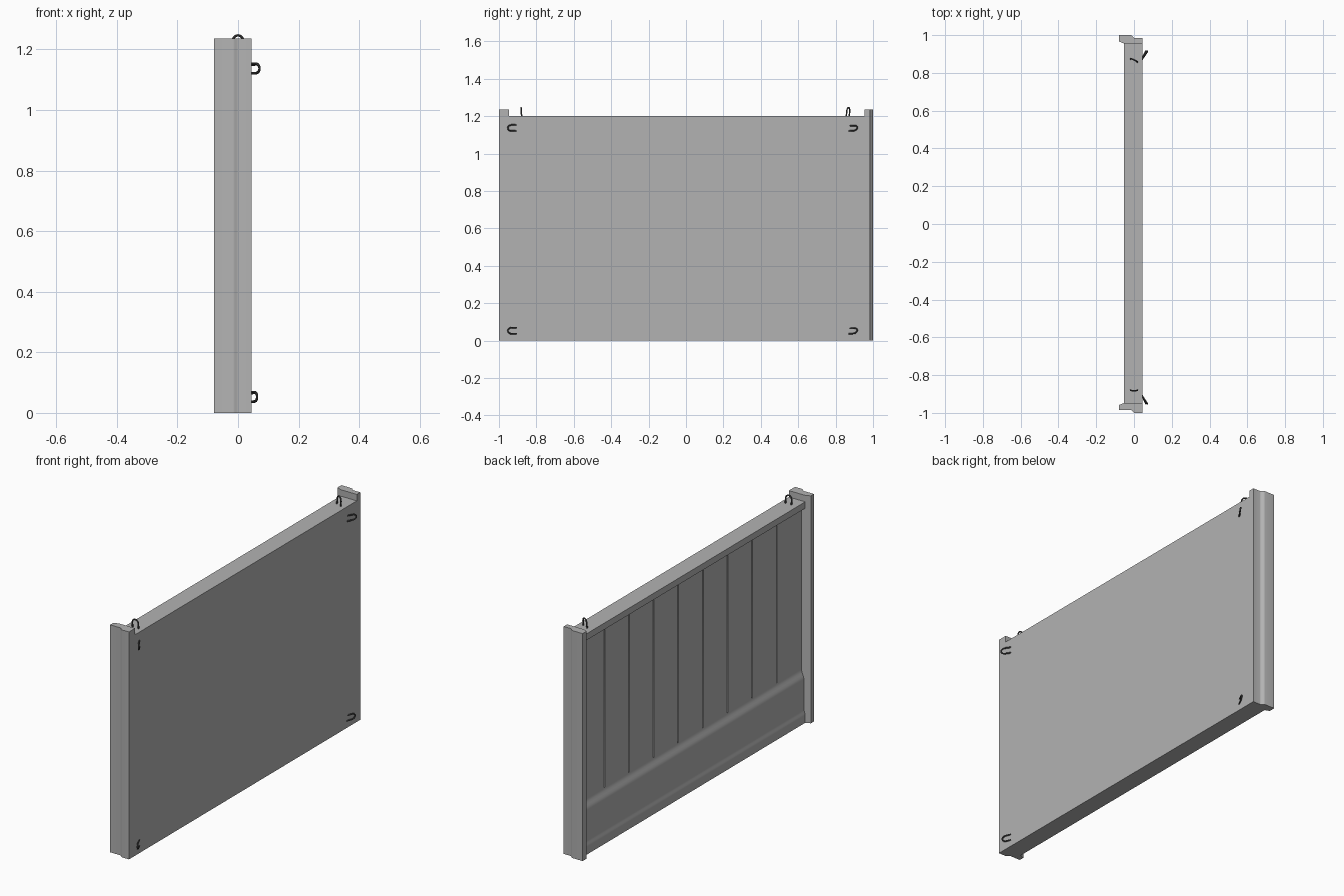
import bpy
import bmesh
import math
from mathutils import Matrix, Vector

if "Cube" in bpy.data.objects:
    bpy.data.objects.remove(bpy.data.objects["Cube"], do_unlink=True)


def material(name, value):
    mat = bpy.data.materials.new(name)
    mat.use_nodes = True
    color = (value, value, value, 1)
    mat.diffuse_color = color
    mat.node_tree.nodes["Principled BSDF"].inputs["Base Color"].default_value = color
    return mat


concrete = material("concrete grey", 0.45)
steel = material("dark steel", 0.07)


def loft(name, rings, mat):
    """Skin a row of equal closed sections and cap both ends."""
    bm = bmesh.new()
    rows = [[bm.verts.new(p) for p in ring] for ring in rings]
    for a, b in zip(rows, rows[1:]):
        for i in range(len(a)):
            j = (i + 1) % len(a)
            bm.faces.new((a[i], a[j], b[j], b[i]))
    bm.faces.new(rows[0])
    bm.faces.new(rows[-1])
    bmesh.ops.recalc_face_normals(bm, faces=bm.faces)
    mesh = bpy.data.meshes.new(name)
    bm.to_mesh(mesh)
    bm.free()
    mesh.materials.append(mat)
    obj = bpy.data.objects.new(name, mesh)
    bpy.context.collection.objects.link(obj)
    bpy.ops.object.select_all(action='DESELECT')
    obj.select_set(True)
    bpy.context.view_layer.objects.active = obj
    bpy.ops.object.shade_smooth_by_angle(angle=math.radians(35))
    return obj


FLAT, BACK, TOP, POST_TOP = 0.045, -0.053, 1.2, 1.235
Y0, Y1, PLANKS = -0.947, 0.955, 9


def ease(x0, z0, x1, z1, steps=6):
    """Soft S-shaped transition between two points."""
    return [(x0 + (x1 - x0) * (1 - math.cos(math.pi * t / steps)) / 2,
             z0 + (z1 - z0) * t / steps) for t in range(steps + 1)]


# Wall slab: foot moulding, plinth, recessed planks and top lip
plank_x, plinth_x = -0.03, -0.046
lower = [(FLAT, 0), (BACK, 0)] + ease(BACK, 0.035, plinth_x, 0.075) \
    + ease(plinth_x, 0.23, plank_x, 0.29)
upper = ease(plank_x, 1.145, -0.036, 1.163, 3) + [(BACK, 1.165), (BACK, TOP), (FLAT, TOP)]
planks = [(plank_x, 0.3), (plank_x, 1.14)]

stations = [(Y0, 0)]
for i in range(1, PLANKS):
    y = Y0 + (Y1 - Y0) * i / PLANKS
    stations += [(y - 0.004, 0), (y, 0.006), (y + 0.004, 0)]
stations.append((Y1, 0))
rings = []
for y, depth in stations:
    rings.append([(x, y, z) for x, z in lower]
                 + [(x + depth, y, z) for x, z in planks]
                 + [(x, y, z) for x, z in upper])
loft("wall_panel", rings, concrete)


# End posts with interlocking stepped edges
def post(name, side, inner, back_end, flat_end):
    step = [(x, y) for y, x in ease(back_end, -0.018, flat_end, 0.003)]
    section = [(-0.079, back_end)] + step + [
        (FLAT, flat_end), (FLAT, inner), (-0.052, inner), (-0.079, inner + side * 0.011)]
    loft(name, [[(x, y, z) for x, y in section] for z in (0, POST_TOP)], concrete)


post("front_post", -1, Y0, -0.985, -1.0)
post("back_post", 1, Y1, 1.0, 0.985)


# Bent wire lifting loops: origin, width direction, reach direction
def loop(name, origin, across, reach, radius=0.004):
    origin, across, reach = Vector(origin), Vector(across), Vector(reach)
    path = [origin - across - reach * 0.15]
    for k in range(13):
        a = math.pi * k / 12
        path.append(origin + reach * 0.55 - across * math.cos(a)
                    + reach * 0.45 * math.sin(a))
    path.append(origin + across - reach * 0.15)
    normal = across.cross(reach).normalized()
    rings = []
    for k, p in enumerate(path):
        tangent = (path[min(k + 1, len(path) - 1)] - path[max(k - 1, 0)]).normalized()
        rings.append([p + Matrix.Rotation(math.tau * s / 8, 3, tangent) @ normal * radius
                      for s in range(8)])
    loft(name, rings, steel)


loop("front_top_loop", (0, -0.879, TOP), (0.018, 0, 0), (0, -0.003, 0.046))
loop("back_top_loop", (0, 0.865, TOP), (0.017, -0.008, 0), (0, 0.004, 0.046))
for level, z, reach in (("upper", 1.137, 0.026), ("lower", 0.053, 0.018)):
    loop(f"front_{level}_side_loop", (FLAT, -0.912, z), (0, 0, 0.016), (reach, -0.04, 0))
    loop(f"back_{level}_side_loop", (FLAT, 0.878, z - 0.002), (0, 0.003, 0.014),
         (reach, 0.037, 0.002))
